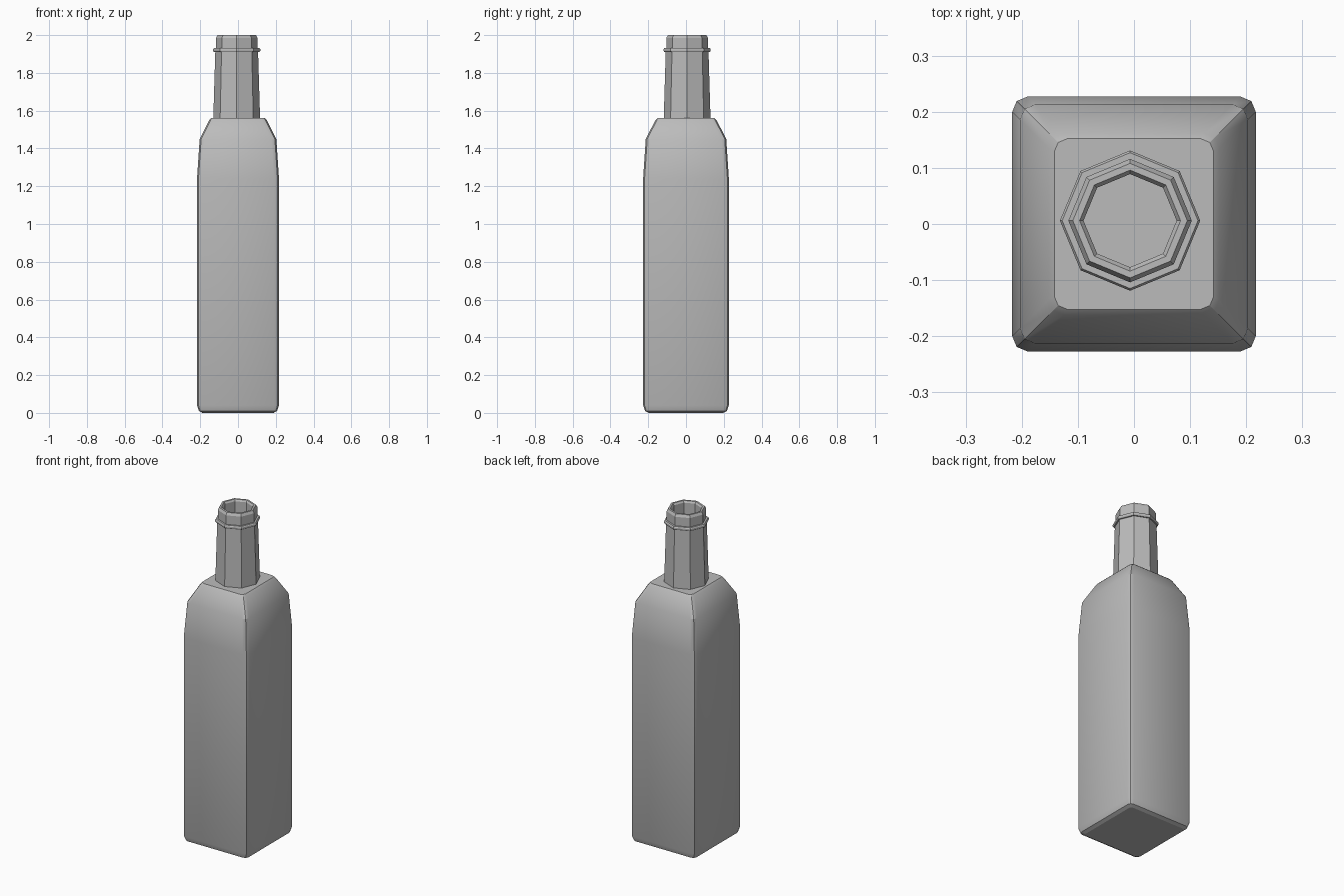
import bpy, bmesh, math

old = bpy.data.objects.get("Cube")
if old:
    bpy.data.objects.remove(old)

glass = bpy.data.materials.new("plain grey")
glass.use_nodes = True
grey = (0.5, 0.5, 0.5, 1)
glass.diffuse_color = grey
glass.node_tree.nodes["Principled BSDF"].inputs["Base Color"].default_value = grey

NECK_X, NECK_Y = -0.007, 0.006


def rounded_rect(hx, hy, r, z, seg=2):
    """Rectangle outline with corners rounded in seg steps."""
    pts = []
    for q, (sx, sy) in enumerate([(1, 1), (-1, 1), (-1, -1), (1, -1)]):
        for i in range(seg + 1):
            a = math.pi / 2 * (q + i / seg)
            pts.append((sx * (hx - r) + r * math.cos(a),
                        sy * (hy - r) + r * math.sin(a), z))
    return pts


def octagon(r, z):
    return [(NECK_X + r * math.cos(k * math.pi / 4),
             NECK_Y + r * math.sin(k * math.pi / 4), z) for k in range(8)]


def loft(name, rings, caps=False, closed=False, angle=None):
    """Skin a stack of outlines with quads."""
    bm = bmesh.new()
    loops = [[bm.verts.new(p) for p in ring] for ring in rings]
    pairs = list(zip(loops, loops[1:]))
    if closed:
        pairs.append((loops[-1], loops[0]))
    for a, b in pairs:
        for i in range(len(a)):
            j = (i + 1) % len(a)
            bm.faces.new((a[i], a[j], b[j], b[i]))
    if caps:
        bm.faces.new(loops[0][::-1])
        bm.faces.new(loops[-1])
    bmesh.ops.recalc_face_normals(bm, faces=bm.faces[:])
    mesh = bpy.data.meshes.new(name)
    bm.to_mesh(mesh)
    bm.free()
    mesh.materials.append(glass)
    obj = bpy.data.objects.new(name, mesh)
    bpy.context.collection.objects.link(obj)
    if angle:
        bpy.ops.object.select_all(action='DESELECT')
        obj.select_set(True)
        bpy.context.view_layer.objects.active = obj
        bpy.ops.object.shade_smooth_by_angle(angle=math.radians(angle))
    return obj


# Square body: half width, corner radius, height; slightly deeper than wide
body = [(0.188, 0.015, 0), (0.207, 0.022, 0.01), (0.217, 0.027, 0.04),
        (0.217, 0.027, 1.24), (0.203, 0.027, 1.45),
        (0.152, 0.027, 1.55), (0.142, 0.023, 1.56)]
loft("bottle_body", [rounded_rect(w, w + 0.01, r, z) for w, r, z in body],
     caps=True, angle=24)

# Hollow eight-sided neck with a bevelled mouth
neck = [(0.124, 1.555), (0.113, 1.92), (0.110, 1.93), (0.110, 1.985), (0.102, 2.0),
        (0.090, 2.0), (0.083, 1.99), (0.083, 1.555)]
loft("bottle_neck", [octagon(r, z) for r, z in neck])

# Thin collar around the neck below the mouth
collar = [(0.108, 1.911), (0.121, 1.911), (0.125, 1.917),
          (0.125, 1.925), (0.121, 1.931), (0.108, 1.931)]
loft("neck_collar", [octagon(r, z) for r, z in collar], closed=True)
